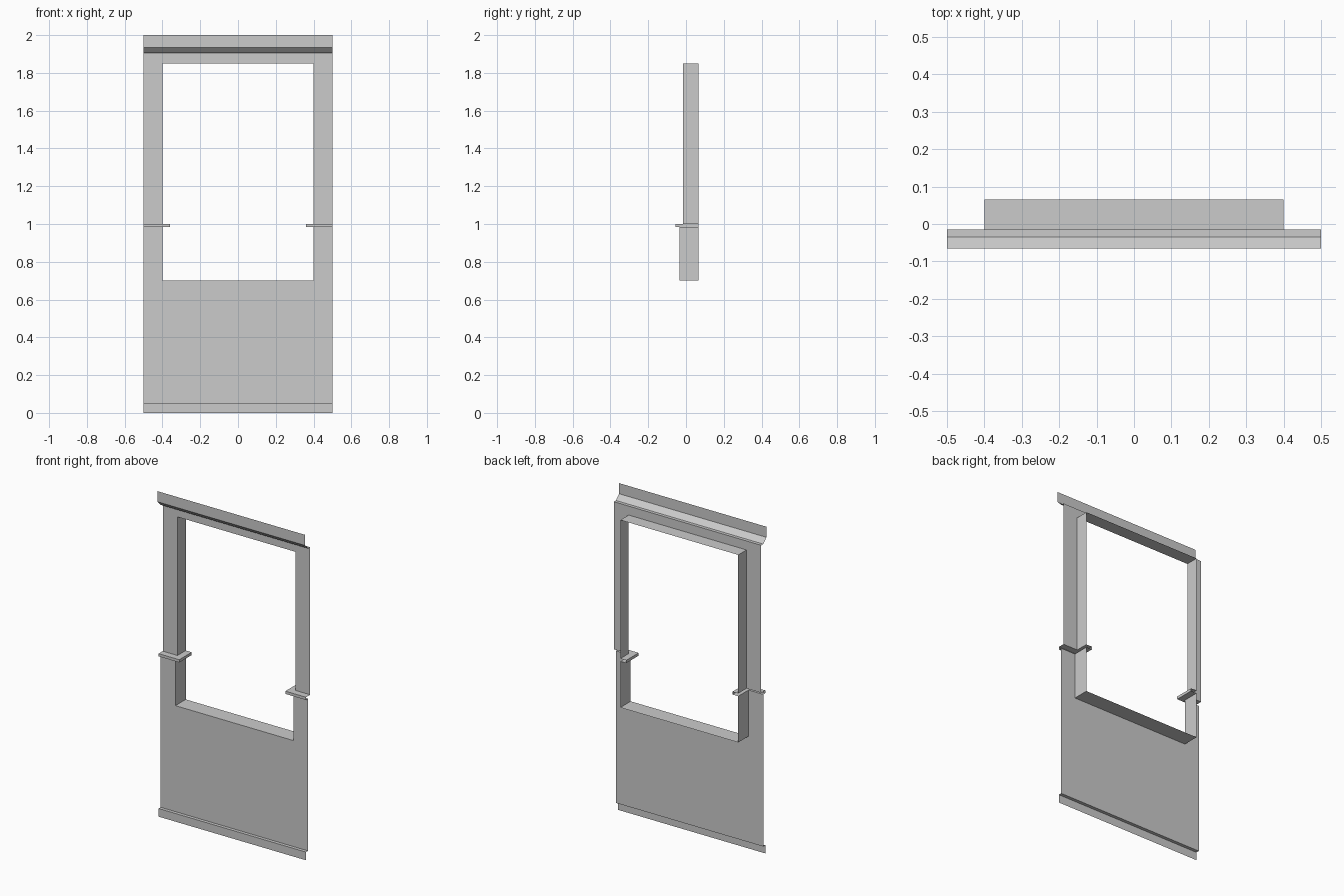
import bpy
import bmesh

cube = bpy.data.objects.get("Cube")
if cube:
    bpy.data.objects.remove(cube, do_unlink=True)

# One plain grey for the whole panel
GREY = (0.6, 0.6, 0.6, 1.0)
grey = bpy.data.materials.new("plain grey")
grey.use_nodes = True
grey.diffuse_color = GREY
grey.node_tree.nodes["Principled BSDF"].inputs["Base Color"].default_value = GREY

HALF = 0.5          # half width of the panel
OPEN = 0.4          # half width of the opening
LOWER = -0.035      # face of the lower wall
UPPER = -0.015      # face of the upper wall
TRIM = -0.055       # face of the base and ledges
CORNICE = -0.065    # face of the cornice
BACK = 0.065        # rear edge of the opening lining
SILL, HEAD = 0.7, 1.85


def loft(name, rows):
    """Open sheet of flat faces through rows of equal length."""
    bm = bmesh.new()
    verts = [[bm.verts.new(p) for p in row] for row in rows]
    for low, high in zip(verts, verts[1:]):
        for i in range(len(low) - 1):
            bm.faces.new((low[i], low[i + 1], high[i + 1], high[i]))
    mesh = bpy.data.meshes.new(name)
    bm.to_mesh(mesh)
    bm.free()
    mesh.materials.append(grey)
    obj = bpy.data.objects.new(name, mesh)
    bpy.context.collection.objects.link(obj)
    return obj


def strip(name, half, profile):
    """Sheet running across the panel along a (y, z) profile."""
    return loft(name, [[(-half, y, z), (half, y, z)] for y, z in profile])


# Lower wall with its projecting base
strip("lower_wall", HALF, [(TRIM, 0), (TRIM, 0.05), (LOWER, 0.05), (LOWER, SILL)])

# Lining at the bottom and top of the opening
strip("opening_sill", OPEN, [(LOWER, SILL), (BACK, SILL)])
strip("opening_head", OPEN, [(BACK, HEAD), (UPPER, HEAD)])

# Lintel and flared cornice
strip("cornice", HALF, [(UPPER, HEAD), (UPPER, 1.905), (-0.035, 1.905),
                        (CORNICE, 1.935), (CORNICE, 2)])

# Side jambs: wall face and lining turn the corner, with a ledge halfway up
levels = [(OPEN, LOWER, SILL), (OPEN, LOWER, 0.983),
          (0.36, TRIM, 0.983), (0.36, TRIM, 1),
          (OPEN, UPPER, 1), (OPEN, UPPER, HEAD)]
jambs = loft("side_jambs", [[(x, BACK, z), (x, y, z), (HALF, y, z)]
                            for x, y, z in levels])
mirror = jambs.modifiers.new("both_sides", 'MIRROR')
mirror.use_mirror_merge = False
